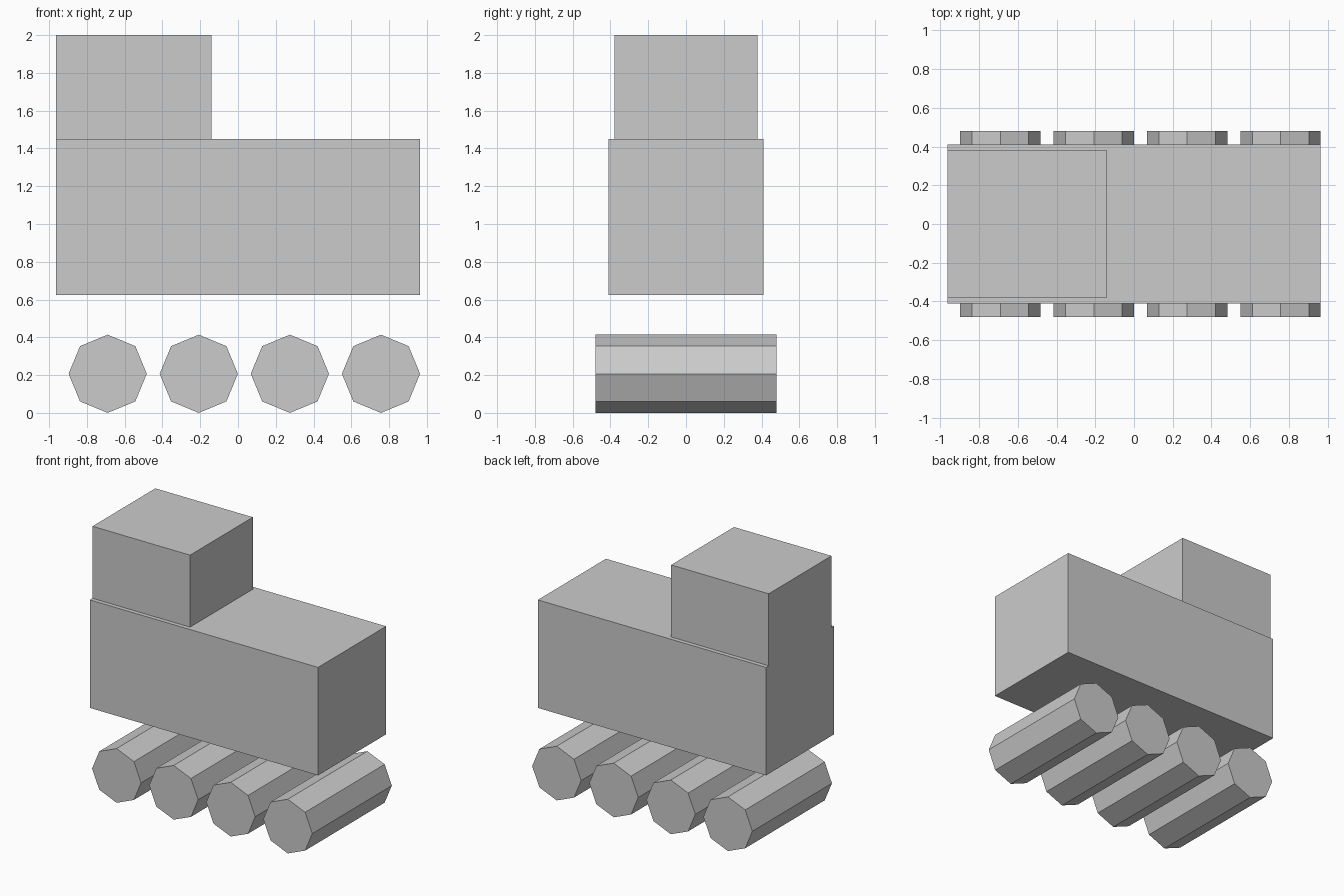
import bpy
from math import pi

if "Cube" in bpy.data.objects:
    bpy.data.objects.remove(bpy.data.objects["Cube"])


def box(name, lo, hi):
    """Box spanning two opposite corners."""
    centre = [(a + b) / 2 for a, b in zip(lo, hi)]
    bpy.ops.mesh.primitive_cube_add(size=1, location=centre)
    ob = bpy.context.object
    ob.name = name
    ob.scale = [b - a for a, b in zip(lo, hi)]
    bpy.ops.object.transform_apply(location=False, rotation=False, scale=True)


# Main body and the rear cab standing on it
box("body", (-0.964, -0.411, 0.625), (0.964, 0.411, 1.45))
box("cab", (-0.964, -0.379, 1.45), (-0.14, 0.379, 2.0))

# Four eight-sided rollers running across the full width
RADIUS, FIRST_X, SPACING = 0.207, -0.69, 0.4823
for i in range(4):
    bpy.ops.mesh.primitive_cylinder_add(
        vertices=8, radius=RADIUS, depth=0.96,
        location=(FIRST_X + i * SPACING, 0, RADIUS), rotation=(pi / 2, 0, 0))
    bpy.context.object.name = f"wheel_roller_{i + 1}"
